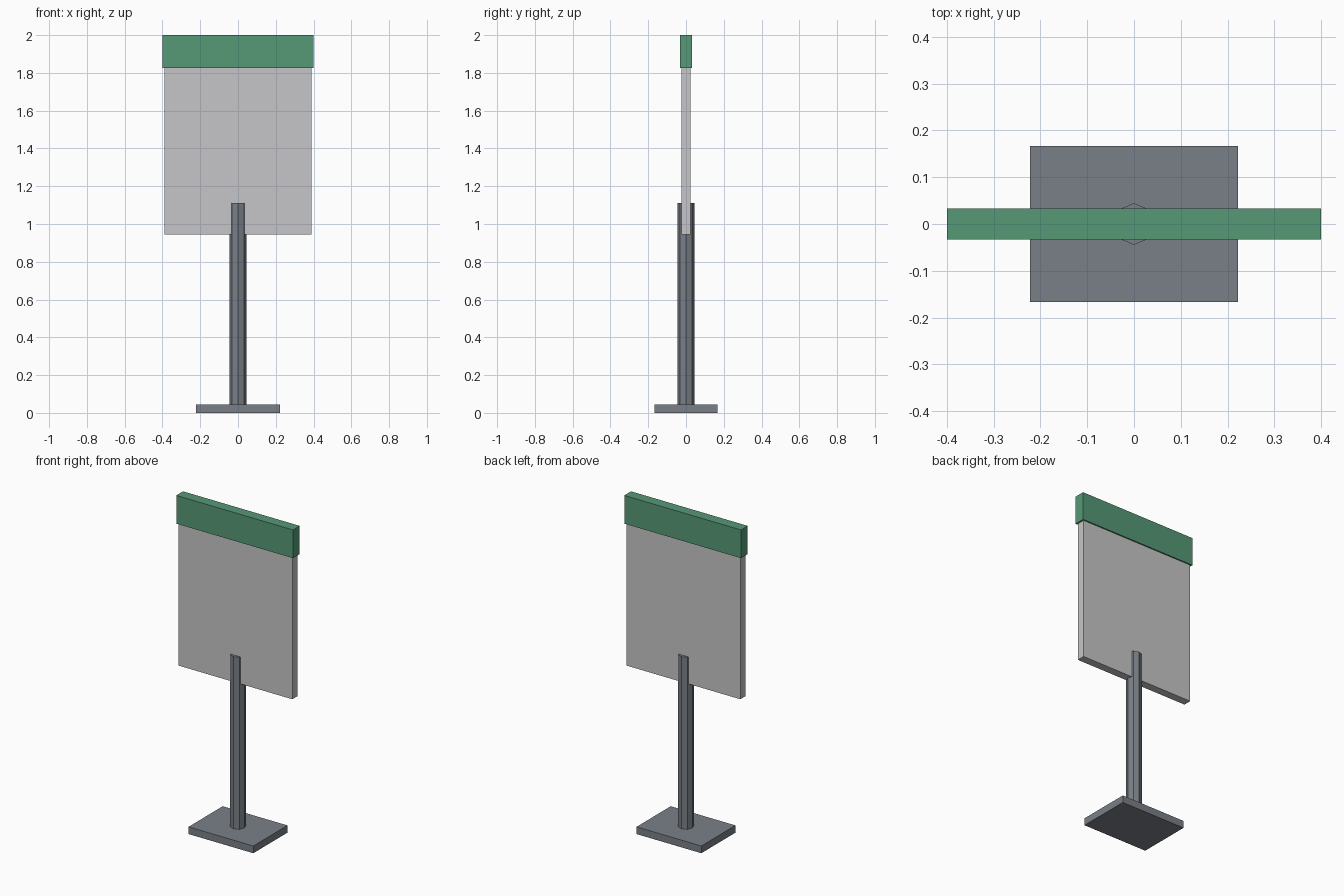
import bpy, math

if "Cube" in bpy.data.objects:
    bpy.data.objects.remove(bpy.data.objects["Cube"])

def material(name, rgb):
    m = bpy.data.materials.new(name)
    m.diffuse_color = (*rgb, 1.0)
    m.use_nodes = True
    m.node_tree.nodes["Principled BSDF"].inputs["Base Color"].default_value = m.diffuse_color
    return m

grey = material("steel grey", (0.195, 0.216, 0.246))
white = material("pale grey", (0.565, 0.565, 0.58))
green = material("green", (0.093, 0.314, 0.181))

def box(name, hx, hy, z0, z1, mat):
    bpy.ops.mesh.primitive_cube_add(size=1, location=(0, 0, (z0 + z1) / 2))
    o = bpy.context.object
    o.name = name
    o.scale = (2 * hx, 2 * hy, z1 - z0)
    bpy.ops.object.transform_apply(location=False, rotation=False, scale=True)
    o.data.materials.append(mat)
    return o

# Foot plate, sign panel and header band
box("base_plate", 0.222, 0.167, 0.0, 0.045, grey)
box("sign_panel", 0.39, 0.025, 0.945, 1.825, white)
box("header_band", 0.40, 0.033, 1.825, 2.0, green)

# Eight-sided post with corners on the axes, overlapping the panel
bpy.ops.mesh.primitive_cylinder_add(vertices=8, radius=0.0445, depth=1.067,
                                    location=(0, 0, 0.045 + 1.067 / 2))
post = bpy.context.object
post.name = "post"
post.data.materials.append(grey)
